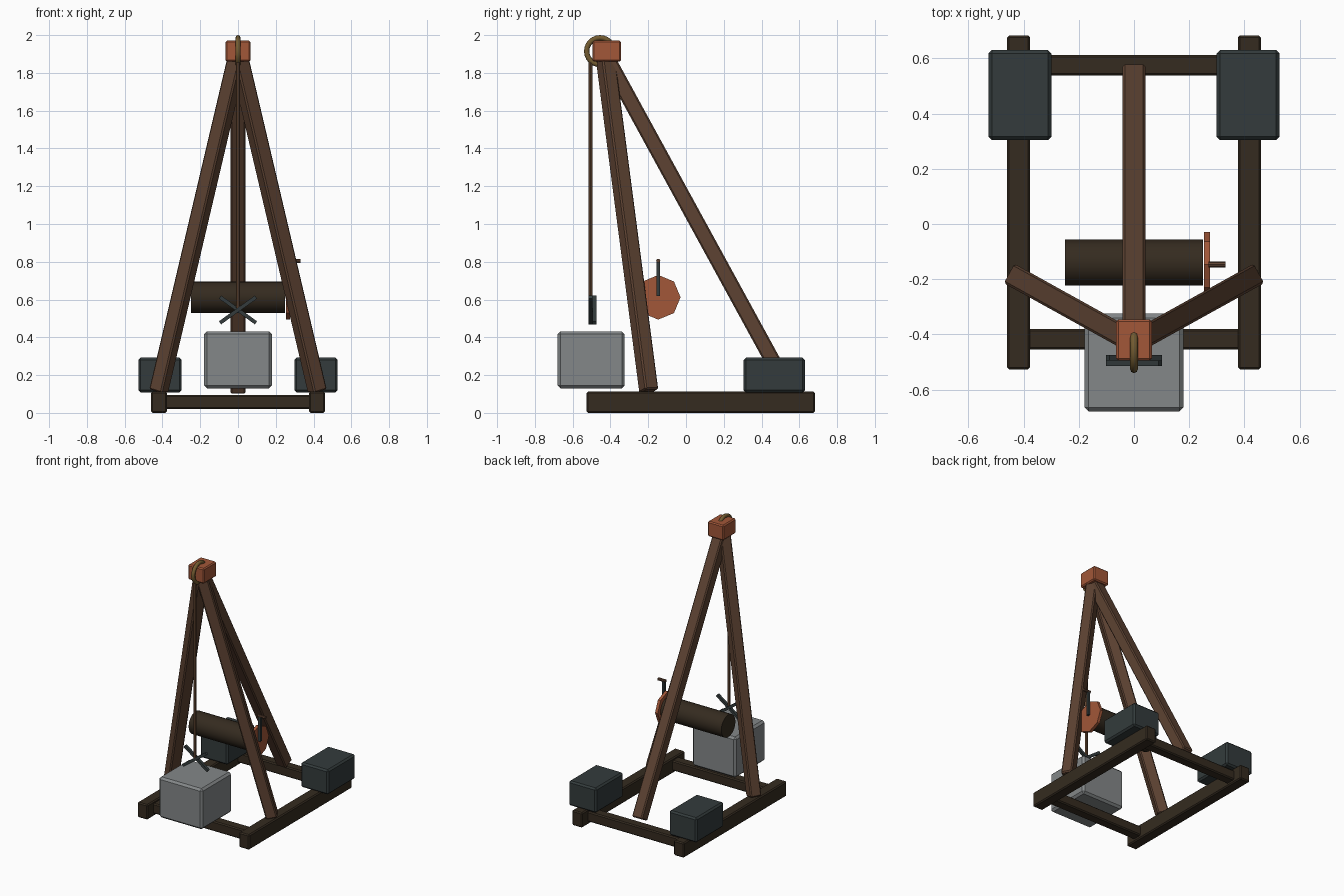
import bpy
from math import radians
from mathutils import Vector

cube = bpy.data.objects.get("Cube")
if cube:
    bpy.data.objects.remove(cube, do_unlink=True)


def material(name, r, g, b):
    mat = bpy.data.materials.new(name)
    mat.use_nodes = True
    mat.diffuse_color = (r, g, b, 1)
    mat.node_tree.nodes["Principled BSDF"].inputs["Base Color"].default_value = (r, g, b, 1)
    return mat


dark_wood = material("dark wood", 0.035, 0.024, 0.014)
wood = material("brown wood", 0.11, 0.055, 0.032)
copper = material("copper", 0.36, 0.095, 0.04)
iron = material("dark iron", 0.033, 0.044, 0.045)
stone = material("grey stone", 0.23, 0.245, 0.25)
brass = material("brass", 0.17, 0.105, 0.03)
rope_brown = material("rope brown", 0.13, 0.065, 0.032)


def finish(name, mat):
    obj = bpy.context.object
    obj.name = name
    obj.data.materials.append(mat)
    return obj


def box(name, mat, center, size, bevel=0.008):
    bpy.ops.mesh.primitive_cube_add(size=1, location=center)
    obj = finish(name, mat)
    obj.scale = size
    bpy.ops.object.transform_apply(location=False, rotation=False, scale=True)
    if bevel:
        mod = obj.modifiers.new("edge bevel", 'BEVEL')
        mod.width = bevel
        mod.segments = 1
    return obj


def beam(name, mat, start, end, width, bevel=0.008):
    """Square bar between two points, kept upright in its own vertical plane."""
    a, b = Vector(start), Vector(end)
    obj = box(name, mat, (a + b) / 2, (width, width, (b - a).length), bevel)
    obj.rotation_euler = (b - a).to_track_quat('Z', 'Y').to_euler()
    return obj


def rod(name, mat, center, radius, length, sides, along_x=False, smooth=True):
    turn = (0, radians(90), 0) if along_x else (0, 0, 0)
    bpy.ops.mesh.primitive_cylinder_add(vertices=sides, radius=radius, depth=length,
                                        location=center, rotation=turn)
    obj = finish(name, mat)
    if smooth:
        bpy.ops.object.shade_smooth_by_angle(angle=radians(30))
    return obj


# Base frame, front legs and counterweights
for side, x in (("left", 1), ("right", -1)):
    box(side + "_rail", dark_wood, (x * 0.418, 0.078, 0.056), (0.084, 1.21, 0.112))
    beam(side + "_front_leg", wood, (x * 0.42, -0.197, 0.115), (0, -0.43, 1.9), 0.08)
    box(side + "_counterweight", iron, (x * 0.413, 0.467, 0.2), (0.228, 0.325, 0.184), 0.012)
for name, y in (("front_crossbeam", -0.417), ("back_crossbeam", 0.575)):
    box(name, dark_wood, (0, y, 0.058), (0.78, 0.075, 0.075))

# Rear leg and head block
beam("rear_leg", wood, (0, 0.545, 0.118), (0, -0.43, 1.9), 0.082)
box("head_block", copper, (0, -0.42, 1.915), (0.13, 0.15, 0.112))

# Pulley ring on the head
bpy.ops.mesh.primitive_torus_add(major_radius=0.071, minor_radius=0.014, major_segments=24,
                                 minor_segments=8, location=(0, -0.455, 1.915),
                                 rotation=(0, radians(90), 0))
finish("pulley_ring", brass)
bpy.ops.object.shade_smooth_by_angle(angle=radians(50))

# Hoist rope, crossed grab and stone load
rod("hoist_rope", rope_brown, (0, -0.505, 1.205), 0.011, 1.3, 8)
for name, s, y in (("grab_bar_a", 1, -0.505), ("grab_bar_b", -1, -0.485)):
    beam(name, iron, (-0.095, y, 0.545 - s * 0.068), (0.095, y, 0.545 + s * 0.068), 0.02, 0)
box("stone_load", stone, (0, -0.502, 0.281), (0.358, 0.354, 0.302), 0.015)

# Winch drum, wheel and crank
rod("winch_drum", dark_wood, (0, -0.14, 0.613), 0.083, 0.5, 20, True)
rod("winch_wheel", copper, (0.264, -0.147, 0.612), 0.118, 0.022, 8, True, False)
box("crank_arm", iron, (0.284, -0.147, 0.71), (0.018, 0.02, 0.18), 0)
rod("crank_handle", wood, (0.3, -0.147, 0.805), 0.011, 0.062, 8, True)
